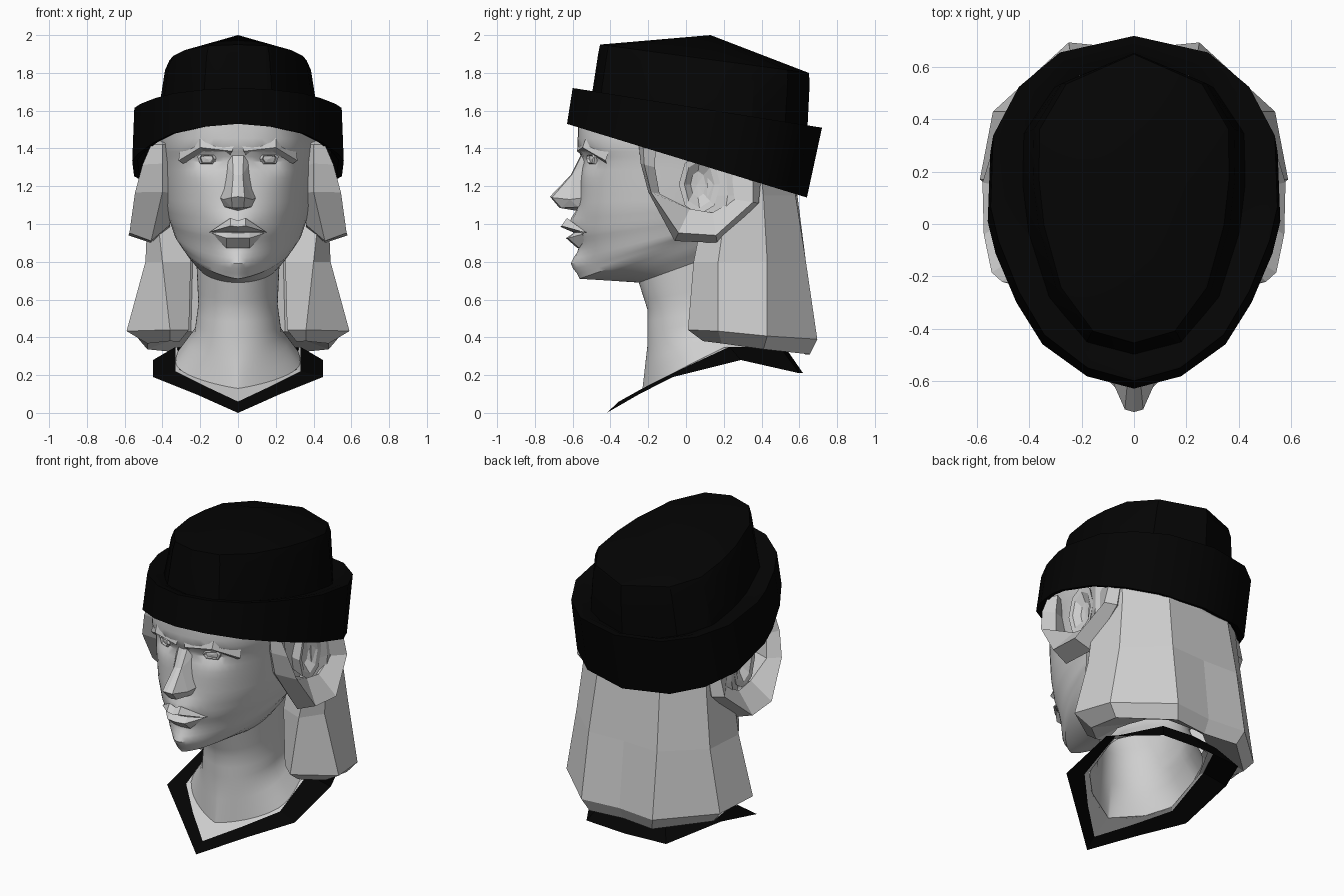
import bpy, bmesh, math


def material(name, v):
    m = bpy.data.materials.new(name)
    m.diffuse_color = (v, v, v, 1)
    return m


PALE = material("pale_grey", 0.62)
BLACK = material("black", 0.0012)


def make(name, verts, faces, mat, mirror=True, smooth=None):
    """Mesh object from points and faces, optionally mirrored across x = 0."""
    me = bpy.data.meshes.new(name)
    me.from_pydata(verts, [], faces)
    bm = bmesh.new()
    bm.from_mesh(me)
    if mirror:
        geom = bm.verts[:] + bm.edges[:] + bm.faces[:]
        bmesh.ops.mirror(bm, geom=geom, axis='X', merge_dist=0.0005)
    bmesh.ops.remove_doubles(bm, verts=bm.verts[:], dist=0.0005)
    bmesh.ops.recalc_face_normals(bm, faces=bm.faces[:])
    bm.to_mesh(me)
    bm.free()
    me.materials.append(mat)
    if smooth:
        me.shade_smooth()
        me.set_sharp_from_angle(angle=math.radians(smooth))
    ob = bpy.data.objects.new(name, me)
    bpy.context.collection.objects.link(ob)
    return ob


def loft(name, rings, mat, closed=False, tip=None, end=None, **kw):
    """Skin equal rings; tip closes the last ring to a point, end the first."""
    n = len(rings[0])
    verts = [p for r in rings for p in r]
    faces = []
    span = n if closed else n - 1
    for r in range(len(rings) - 1):
        for i in range(span):
            j = (i + 1) % n
            faces.append((r * n + i, r * n + j, r * n + n + j, r * n + n + i))
    for point, base in ((tip, (len(rings) - 1) * n), (end, 0)):
        if point:
            verts.append(point)
            k = len(verts) - 1
            faces += [(base + i, base + (i + 1) % n, k) for i in range(span)]
    return make(name, verts, faces, mat, **kw)


# Hat: plan outlines, stretched and tilted for each level
BRIM = [(0, -.63), (.18, -.58), (.35, -.45), (.45, -.28), (.53, -.08), (.56, .05),
        (.55, .33), (.45, .52), (.29, .655), (0, .72)]
CROWN = [(0, -.63), (.24, -.575), (.43, -.37), (.53, -.08), (.56, .14),
         (.555, .37), (.40, .58), (0, .72)]


def hat_ring(s, y0, y1, z0, z1, plan=BRIM):
    ring = []
    for x, y in plan:
        t = (y + .63) / 1.35
        ring.append((x * s, y0 + t * (y1 - y0), z0 + t * (z1 - z0)))
    return ring


loft("hat_brim", [hat_ring(.88, -.55, .56, 1.56, 1.22),
                  hat_ring(.95, -.60, .61, 1.53, 1.15),
                  hat_ring(1.0, -.63, .64, 1.53, 1.14),
                  hat_ring(.98, -.60, .72, 1.72, 1.51),
                  hat_ring(.91, -.55, .68, 1.71, 1.51),
                  hat_ring(.73, -.48, .62, 1.67, 1.48)], BLACK, smooth=30)
loft("hat_crown", [hat_ring(.77, -.505, .64, 1.64, 1.45, CROWN),
                   hat_ring(.69, -.465, .655, 1.90, 1.75, CROWN),
                   hat_ring(.65, -.455, .65, 1.95, 1.80, CROWN)], BLACK,
     tip=(0, .13, 2.0), smooth=30)

# Head and neck rows:
# height, front y, half width, back y, rise toward the back, pointedness of the front
ROWS = [(1.54, -.57, .41, .5, 0, .75), (1.41, -.575, .415, .52, 0, .7),
        (1.33, -.55, .405, .5, 0, .72), (1.2, -.56, .395, .48, 0, .78),
        (1.07, -.57, .385, .45, .05, .85), (.95, -.57, .365, .4, .12, .95),
        (.88, -.565, .355, .38, .2, 1.1), (.79, -.565, .34, .36, .28, 1.25),
        (.71, -.56, .31, .3, .36, 1.45), (.70, -.40, .27, .32, .36, 1.3),
        (.69, -.25, .22, .38, .36, 1), (.55, -.205, .21, .4, .1, 1),
        (.35, -.205, .23, .42, .3, 1), (.13, -.23, .33, .46, .5, 1.7)]
# Soft swellings: x, z, x spread, z spread, amount pushed back
SWELL = [(.165, 1.345, .085, .05, .045), (0, 1.0, .10, .06, -.05), (0, .79, .08, .05, -.045)]


def head_ring(z, yf, w, yb, rise, power):
    ring = []
    for i in range(33):
        a = math.pi * i / 32
        c = math.cos(a)
        x = w * math.sin(a) ** (power if c > 0 else 1) if 0 < i < 32 else 0
        y = .05 - c * (.05 - yf if c > 0 else yb - .05)
        h = z + rise * (min(y, .2) - yf)
        if y < -.25 and z > .7:
            for sx, sz, dx, dz, d in SWELL:
                y += d * math.exp(-((x - sx) / dx) ** 2 - ((h - sz) / dz) ** 2)
        ring.append((x, y, h))
    return ring


rings = []
for a, b in zip(ROWS, ROWS[1:]):
    rings += [head_ring(*[p + (q - p) * k / 3 for p, q in zip(a, b)]) for k in range(3)]
rings.append(head_ring(*ROWS[-1]))
loft("head_and_neck", rings, PALE, smooth=35)

# Nose
make("nose", [(0, -.55, 1.38), (.03, -.55, 1.37), (0, -.61, 1.26), (.025, -.605, 1.26),
              (0, -.72, 1.145), (.035, -.71, 1.14), (0, -.67, 1.085), (.03, -.66, 1.085),
              (.077, -.615, 1.13), (.07, -.57, 1.09), (.075, -.50, 1.35), (.10, -.53, 1.14),
              (0, -.58, 1.07)],
     [(0, 1, 3, 2), (2, 3, 5, 4), (4, 5, 7, 6), (1, 10, 3), (3, 10, 11, 8), (3, 8, 5),
      (5, 8, 7), (8, 9, 7), (8, 11, 9), (6, 7, 9, 12)], PALE)

# Lips
loft("upper_lip", [[(0, -.63, 1.018), (.04, -.63, 1.032), (.15, -.53, .957)],
                   [(0, -.665, .985), (.04, -.66, .99), (.15, -.545, .957)],
                   [(0, -.59, .953), (.05, -.59, .958), (.15, -.52, .955)]], PALE)
loft("lower_lip", [[(0, -.59, .955), (.06, -.59, .955), (.14, -.54, .953)],
                   [(0, -.635, .925), (.06, -.625, .925), (.13, -.545, .947)],
                   [(0, -.575, .872), (.06, -.565, .872), (.10, -.54, .91)]], PALE)

# Brow ridges with a slight overhang
loft("brow", [[(.02, -.57, 1.43), (.2, -.53, 1.455), (.31, -.41, 1.38)],
              [(.03, -.578, 1.385), (.2, -.548, 1.405), (.315, -.425, 1.335)],
              [(.05, -.53, 1.35), (.17, -.485, 1.37), (.29, -.42, 1.32)]], PALE)


# Eyes: short faceted plugs inside the sockets
def eye_ring(s, y):
    shape = [(-.05, .0), (-.04, .022), (.035, .028), (.05, .01), (.035, -.028), (-.03, -.028)]
    return [(.165 + u * s, y + .35 * u, 1.345 + v * s) for u, v in shape]


loft("eye", [eye_ring(1, -.43), eye_ring(1, -.50), eye_ring(.75, -.51), eye_ring(.65, -.495)],
     PALE, closed=True, tip=(.165, -.50, 1.345))


# Ears: rim and hollow
def ear_ring(x, ry, rz):
    return [(x, .06 + ry * math.cos(k * math.pi / 4) + .2 * (x - .4),
             1.21 + rz * math.sin(k * math.pi / 4)) for k in range(8)]


loft("ear", [ear_ring(.37, .07, .12), ear_ring(.46, .11, .16), ear_ring(.455, .08, .125),
             ear_ring(.42, .04, .07)], PALE, closed=True, tip=(.415, .06, 1.21))

# Side locks looping below each ear:
# outer y, z, inner y, z, then x of outer edge, ridge and inner edge
LOCK = [(-.25, 1.42, -.16, 1.42, .40, .46, .44), (-.24, 1.32, -.165, 1.30, .40, .505, .45),
        (-.20, 1.17, -.14, 1.16, .40, .545, .47), (-.06, .91, .02, 1.08, .46, .575, .47),
        (.165, .90, .14, 1.06, .46, .58, .47), (.385, 1.11, .26, 1.13, .45, .52, .47),
        (.40, 1.28, .22, 1.27, .43, .48, .45)]
rings = []
for yo, zo, yi, zi, xo, xr, xi in LOCK:
    rings.append([(xo, yo, zo), (xr, yo + .25 * (yi - yo), zo + .25 * (zi - zo)),
                  (xi, yi, zi), (.36, (yo + yi) / 2, (zo + zi) / 2)])
loft("side_lock", rings, PALE, closed=True, tip=(.42, .31, 1.32), end=(.41, -.2, 1.44))

# Long back hair: each row runs from centre back round to the neck
HAIR = [(1.42, 1.42, [(0, .55), (.22, .53), (.42, .38), (.46, .2), (.42, .12), (.3, .15)]),
        (1.15, 1.15, [(0, .59), (.22, .58), (.43, .41), (.475, .22), (.44, .11), (.3, .12)]),
        (.80, .80, [(0, .625), (.24, .635), (.47, .43), (.49, .17), (.40, .04), (.25, .1)]),
        (.39, .44, [(0, .67), (.25, .695), (.54, .43), (.59, .17), (.36, .01), (.26, .1)]),
        (.31, .38, [(0, .63), (.22, .655), (.48, .41), (.48, .19), (.36, .09), (.31, .12)]),
        (.43, .43, [(0, .48), (.13, .46), (.23, .38), (.27, .28), (.29, .2), (.30, .14)])]
rings = []
for z_back, z_front, pts in HAIR:
    rings.append([(x, y, z_front + (z_back - z_front) * min(1, max(0, (y - .1) / .5)))
                  for x, y in pts])
loft("back_hair", rings, PALE)

# Collar: pale lining and black outer band
NECKLINE = [(0, -.23, .13), (.2, -.135, .178), (.31, -.03, .23), (.32, .2, .345),
            (.2, .42, .35), (0, .46, .35)]
SEAM = [(0, -.355, .06), (.17, -.21, .14), (.33, -.05, .22), (.33, .23, .35),
        (.2, .5, .345), (0, .53, .34)]
HEM = [(0, -.42, .0), (.22, -.25, .098), (.45, -.07, .19), (.45, .29, .28),
       (.28, .6, .21), (0, .62, .21)]
loft("collar_lining", [NECKLINE, SEAM], PALE)
loft("collar_band", [SEAM, HEM], BLACK)
